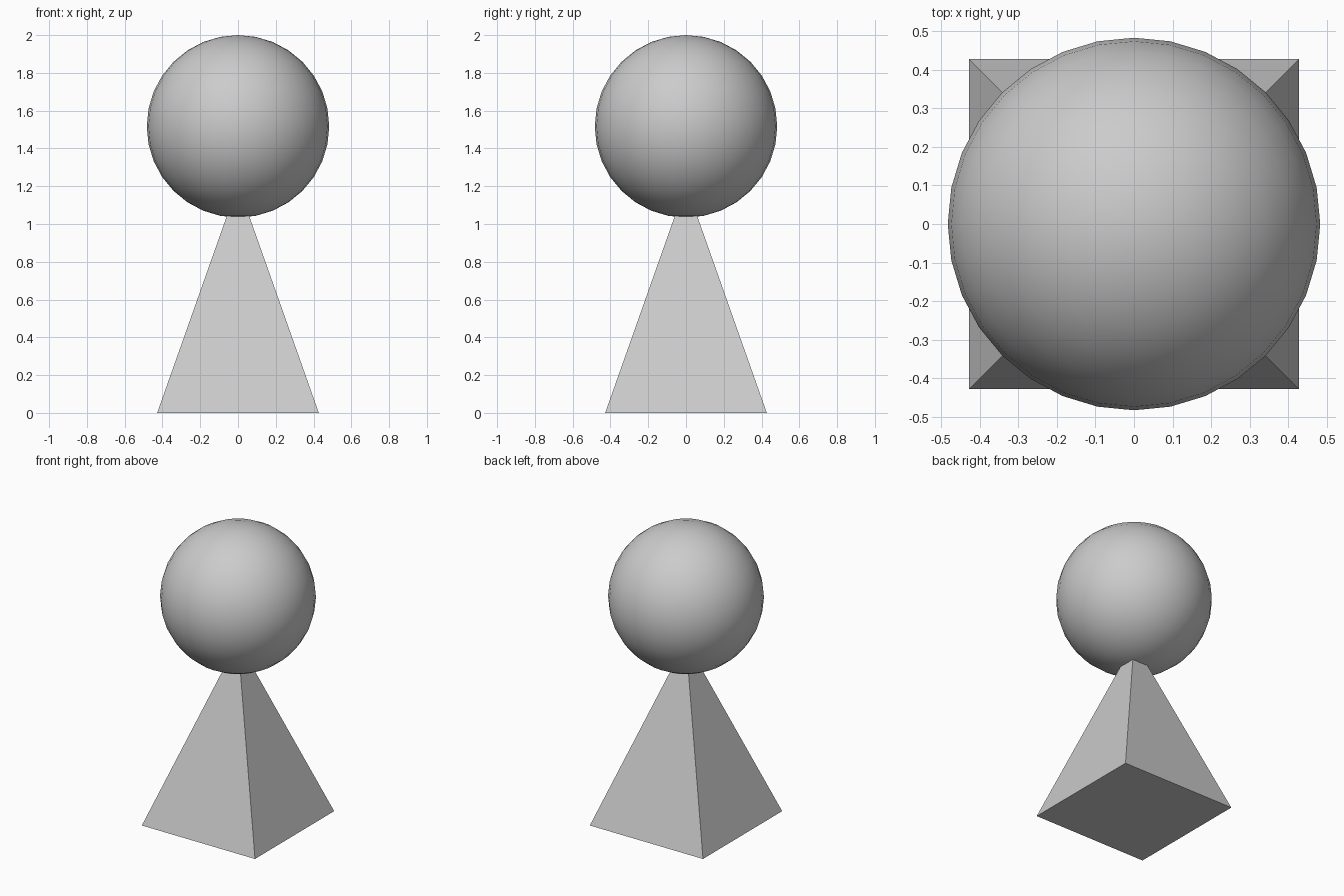
import bpy, math

if "Cube" in bpy.data.objects:
    bpy.data.objects.remove(bpy.data.objects["Cube"])

# Four-sided pyramid base, sides square to the axes, tip hidden inside the ball
R, H = 0.605, 1.21
bpy.ops.mesh.primitive_cone_add(vertices=4, radius1=R, radius2=0, depth=H,
                                location=(0, 0, H / 2),
                                rotation=(0, 0, math.pi / 4))
bpy.context.object.name = "pyramid_base"
bpy.ops.object.transform_apply(location=False, rotation=True, scale=False)

# Smooth ball head
r = 0.483
bpy.ops.mesh.primitive_uv_sphere_add(segments=32, ring_count=16, radius=r,
                                     location=(0, 0, 2 - r))
bpy.context.object.name = "ball_head"
bpy.ops.object.shade_smooth()
